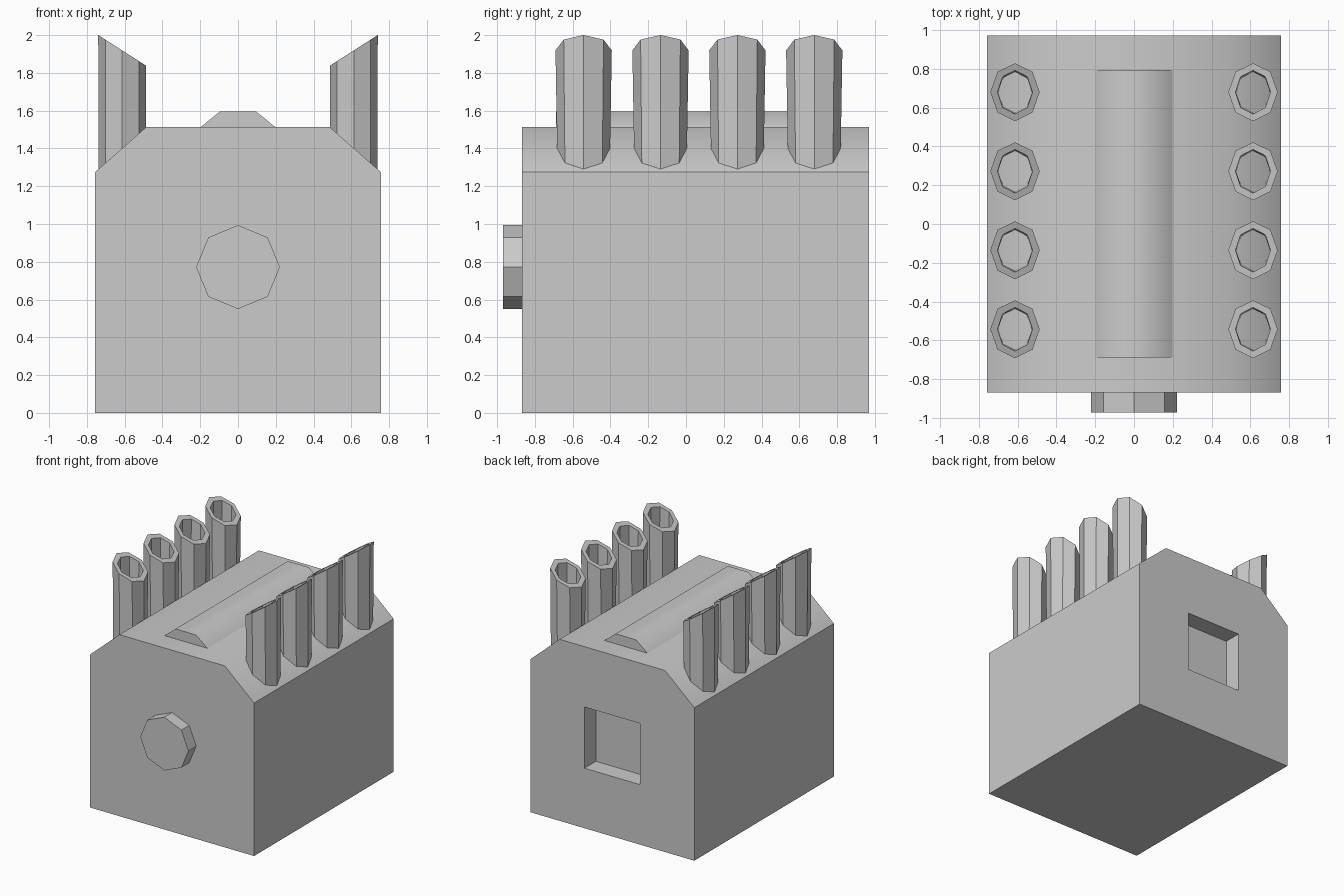
import bpy, bmesh
from math import sin, cos, pi, radians

if "Cube" in bpy.data.objects:
    bpy.data.objects.remove(bpy.data.objects["Cube"])


def finish(name, bm, smooth_angle=None):
    bmesh.ops.recalc_face_normals(bm, faces=bm.faces)
    mesh = bpy.data.meshes.new(name)
    bm.to_mesh(mesh)
    bm.free()
    obj = bpy.data.objects.new(name, mesh)
    bpy.context.collection.objects.link(obj)
    if smooth_angle:
        smooth(obj, smooth_angle)
    return obj


def activate(obj):
    bpy.ops.object.select_all(action='DESELECT')
    obj.select_set(True)
    bpy.context.view_layer.objects.active = obj


def smooth(obj, degrees):
    activate(obj)
    bpy.ops.object.shade_smooth_by_angle(angle=radians(degrees))


def prism(name, profile, y0, y1, smooth_angle=None):
    """Extrude an (x, z) profile along y."""
    bm = bmesh.new()
    face = bm.faces.new([bm.verts.new((x, y0, z)) for x, z in profile])
    out = bmesh.ops.extrude_face_region(bm, geom=[face])
    moved = [v for v in out["geom"] if isinstance(v, bmesh.types.BMVert)]
    bmesh.ops.translate(bm, verts=moved, vec=(0, y1 - y0, 0))
    return finish(name, bm, smooth_angle)


# Engine block with chamfered upper corners
half = [(0.756, 0), (0.756, 1.275), (0.486, 1.513)]
block = prism("engine_block", half + [(-x, z) for x, z in reversed(half)], -0.868, 0.97)

# Square recess in the back
s, z0, z1 = 0.257, 0.50, 1.01
cutter = prism("recess_cutter", [(-s, z0), (s, z0), (s, z1), (-s, z1)], 0.82, 1.1)
cutter.hide_render = True
mod = block.modifiers.new("recess", 'BOOLEAN')
mod.operation = 'DIFFERENCE'
mod.solver = 'EXACT'
mod.object = cutter
activate(block)
bpy.ops.object.modifier_apply(modifier=mod.name)
bpy.data.objects.remove(cutter)
smooth(block, 44)

# Raised rib along the top
prism("top_rib", [(-0.198, 1.513), (-0.095, 1.596), (0.095, 1.596), (0.198, 1.513)],
      -0.687, 0.793, 44)

# Octagonal hub on the front
prism("front_hub", [(0.222 * cos(i * pi / 4), 0.772 + 0.222 * sin(i * pi / 4))
                    for i in range(8)], -0.97, -0.868)


# Exhaust pipes: hollow octagonal tubes with slanted mouths, standing on the chamfers
def pipe(name, side, yc):
    cx = 0.613

    def ring(rx, ry, top):
        verts = []
        for i in range(8):
            dx, dy = rx * cos(i * pi / 4), ry * sin(i * pi / 4)
            z = 1.919 + 0.64 * dx if top else 1.398 - 0.8815 * dx
            verts.append(bm.verts.new((side * (cx + dx), yc + dy, z)))
        return verts

    bm = bmesh.new()
    rings = [ring(0.125, 0.140, False), ring(0.127, 0.149, True),
             ring(0.090, 0.112, True), ring(0.087, 0.104, False)]
    for k in range(4):
        a, b = rings[k], rings[(k + 1) % 4]
        for i in range(8):
            j = (i + 1) % 8
            bm.faces.new((a[i], a[j], b[j], b[i]))
    finish(name, bm)


for side, label in ((-1, "left"), (1, "right")):
    for n in range(4):
        pipe(f"exhaust_pipe_{label}_{n + 1}", side, -0.542 + 0.407 * n)
